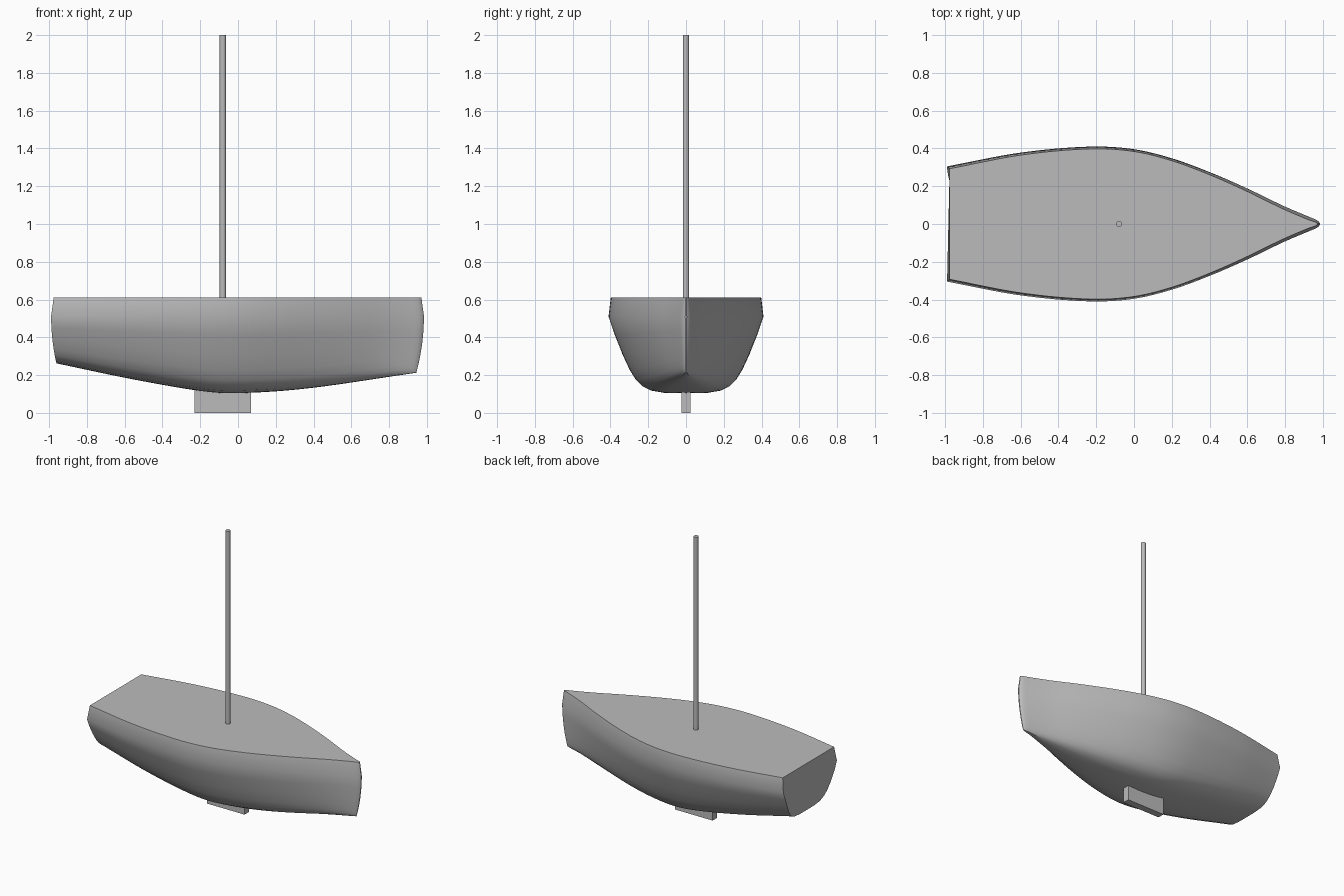
import bpy, bmesh, math

if "Cube" in bpy.data.objects:
    bpy.data.objects.remove(bpy.data.objects["Cube"], do_unlink=True)

grey = bpy.data.materials.new("plain grey")
grey.use_nodes = True
colour = (0.5, 0.5, 0.5, 1)
grey.diffuse_color = colour
grey.node_tree.nodes["Principled BSDF"].inputs["Base Color"].default_value = colour

WIDEST, DECK = 0.51, 0.61


def finish(bm, name, smooth=True):
    bmesh.ops.recalc_face_normals(bm, faces=bm.faces)
    mesh = bpy.data.meshes.new(name)
    bm.to_mesh(mesh)
    bm.free()
    mesh.materials.append(grey)
    obj = bpy.data.objects.new(name, mesh)
    bpy.context.collection.objects.link(obj)
    if smooth:
        bpy.ops.object.select_all(action='DESELECT')
        obj.select_set(True)
        bpy.context.view_layer.objects.active = obj
        bpy.ops.object.shade_smooth_by_angle(angle=math.radians(32))
    return obj


def curve(points, x):
    """Smooth interpolation through (x, value) points."""
    n = len(points)
    i = max(k for k in range(n - 1) if points[k][0] <= x or k == 0)
    def slope(k):
        a, b = points[max(k - 1, 0)], points[min(k + 1, n - 1)]
        return (b[1] - a[1]) / (b[0] - a[0])
    (x0, y0), (x1, y1) = points[i], points[i + 1]
    h = x1 - x0
    t = (x - x0) / h
    return ((2*t**3 - 3*t**2 + 1) * y0 + (t**3 - 2*t**2 + t) * h * slope(i)
            + (3*t**2 - 2*t**3) * y1 + (t**3 - t**2) * h * slope(i + 1))


# Hull lines: half breadth, bottom height and a normalised half section
breadth = [(-0.99, 0.305), (-0.6, 0.378), (-0.23, 0.41), (0, 0.396), (0.2, 0.348),
           (0.4, 0.275), (0.6, 0.188), (0.8, 0.092), (0.94, 0.033)]
bottom = [(-0.99, 0.262), (-0.6, 0.18), (-0.2, 0.114), (0, 0.104), (0.4, 0.13),
          (0.985, 0.212)]
section = [(0, 0), (0.28, 0.005), (0.46, 0.035), (0.57, 0.09), (0.65, 0.17),
           (0.73, 0.3), (0.82, 0.5), (0.92, 0.76), (1, 1)]


def half_section(x, half):
    low = curve(bottom, x)
    pts = [(half * u, low + (WIDEST - low) * v) for u, v in section]
    return pts + [(max(half - 0.012, half * 0.6), DECK)]


def rake(x, z):
    """Pull the ends inward above and below the widest line."""
    if z > WIDEST:
        return x * (1 - 0.014 * (z - WIDEST) / (DECK - WIDEST))
    return x * (1 - 0.042 * ((WIDEST - z) / 0.3) ** 2)


# Hull with closed deck and transom
stations = [(-0.99 + 1.93 * i / 40) for i in range(41)]
rows = [(x, curve(breadth, x)) for x in stations]
rows += [(0.962, 0.024), (0.977, 0.014), (0.985, 0.004)]
bm = bmesh.new()
rings = []
for x, half in rows:
    pts = half_section(x, half)
    full = [(-y, z) for y, z in reversed(pts[1:])] + pts
    rings.append([bm.verts.new((rake(x, z), y, z)) for y, z in full])
for a, b in zip(rings, rings[1:]):
    for j in range(len(a) - 1):
        bm.faces.new((a[j], b[j], b[j + 1], a[j + 1]))
bm.faces.new(rings[0])
bm.faces.new(rings[-1])
bm.faces.new([r[0] for r in rings] + [r[-1] for r in reversed(rings)])
finish(bm, "hull")

# Mast
bm = bmesh.new()
bmesh.ops.create_cone(bm, cap_ends=True, segments=12, radius1=0.017, radius2=0.017,
                      depth=1.42)
bmesh.ops.translate(bm, vec=(-0.08, 0, 1.29), verts=bm.verts)
finish(bm, "mast")

# Keel block
bm = bmesh.new()
bmesh.ops.create_cube(bm, size=1)
bmesh.ops.scale(bm, vec=(0.3, 0.05, 0.14), verts=bm.verts)
bmesh.ops.translate(bm, vec=(-0.08, 0, 0.07), verts=bm.verts)
finish(bm, "keel", smooth=False)
